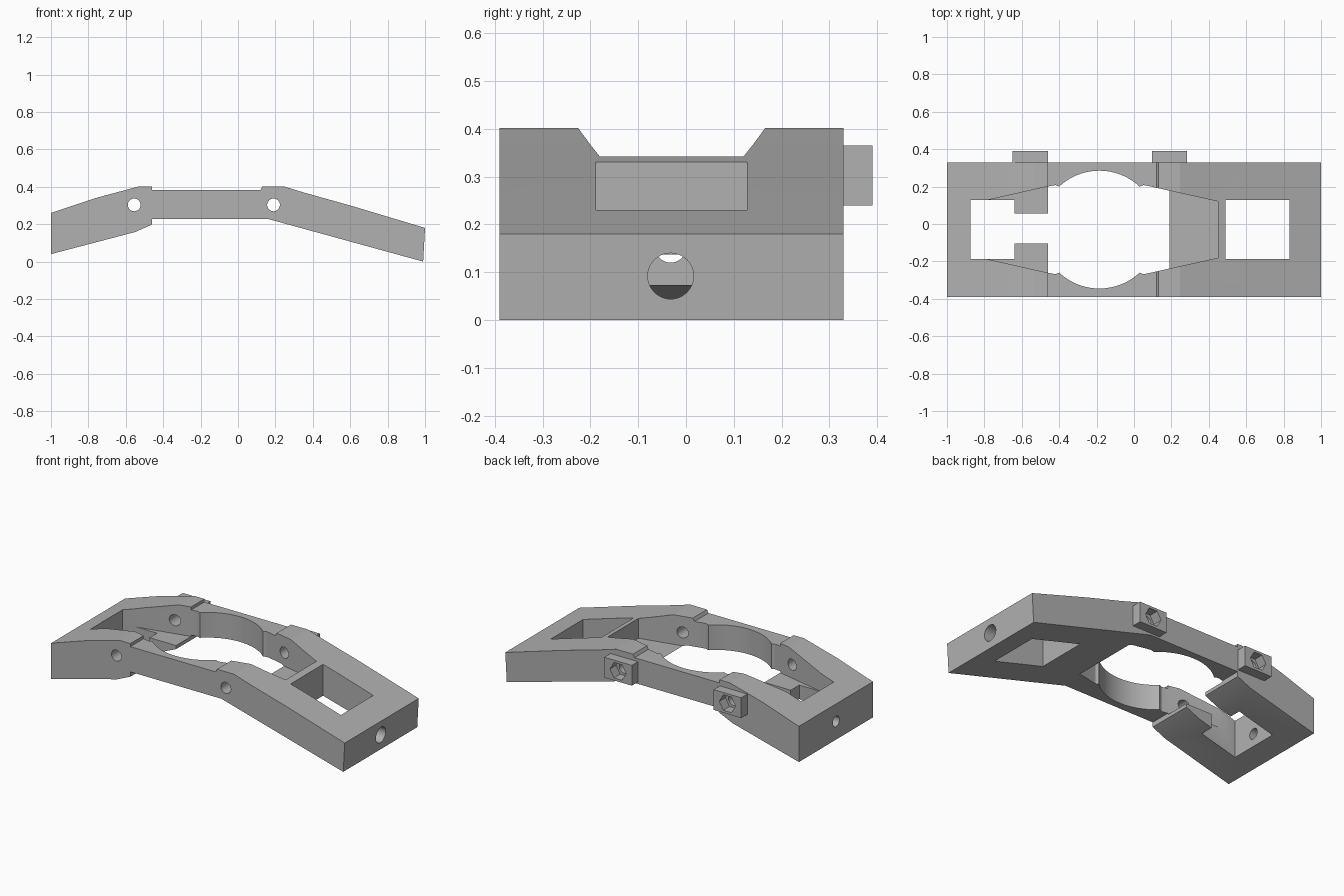
import bpy
import math
from mathutils import Vector

default = bpy.data.objects.get("Cube")
if default:
    bpy.data.objects.remove(default, do_unlink=True)

grey = bpy.data.materials.new("plain grey")
grey.use_nodes = True
colour = (0.44, 0.44, 0.44, 1)
grey.diffuse_color = colour
grey.node_tree.nodes["Principled BSDF"].inputs["Base Color"].default_value = colour


def prism(name, points, axis, low, high):
    """Extrude a flat outline along axis: y outlines are (x, z), z are (x, y), x are (y, z)."""
    place = {"x": lambda a, b, t: (t, a, b),
             "y": lambda a, b, t: (a, t, b),
             "z": lambda a, b, t: (a, b, t)}[axis]
    n = len(points)
    verts = [place(a, b, t) for t in (low, high) for a, b in points]
    faces = [tuple(range(n))[::-1], tuple(range(n, 2 * n))]
    faces += [(i, (i + 1) % n, n + (i + 1) % n, n + i) for i in range(n)]
    mesh = bpy.data.meshes.new(name)
    mesh.from_pydata(verts, [], faces)
    # Turn all faces outward
    if axis == "y":
        mesh.flip_normals()
    area = sum(points[i][0] * points[(i + 1) % n][1] - points[(i + 1) % n][0] * points[i][1]
               for i in range(n))
    if area < 0:
        mesh.flip_normals()
    mesh.materials.append(grey)
    obj = bpy.data.objects.new(name, mesh)
    bpy.context.collection.objects.link(obj)
    return obj


def box(x0, x1, y0, y1):
    return [(x0, y0), (x1, y0), (x1, y1), (x0, y1)]


def ring(a, b, radius, sides):
    return [(a + radius * math.cos(math.tau * i / sides),
             b + radius * math.sin(math.tau * i / sides)) for i in range(sides)]


def cut(target, points, axis, low, high):
    cutter = prism("cutter", points, axis, low, high)
    cutter.hide_render = True
    mod = target.modifiers.new("cut", "BOOLEAN")
    mod.operation = "DIFFERENCE"
    mod.solver = "EXACT"
    mod.object = cutter
    bpy.context.view_layer.objects.active = target
    bpy.ops.object.modifier_apply(modifier=mod.name)
    bpy.data.objects.remove(cutter, do_unlink=True)


FRONT, BACK, MID = -0.39, 0.33, -0.03
BORE_X = -0.185
BOLTS = (-0.555, 0.19)
BOLT_Z = 0.303

# Bent arm, drawn as a side profile
profile = [(-1, 0.26), (-0.76, 0.34), (-0.53, 0.402), (-0.46, 0.402), (-0.46, 0.383),
           (0.12, 0.383), (0.13, 0.402), (0.245, 0.402), (0.36, 0.367), (0.6, 0.3),
           (1, 0.18), (0.99, 0), (0.16, 0.228), (-0.46, 0.228), (-0.46, 0.198),
           (-0.55, 0.158), (-1, 0.04)]
frame = prism("frame", profile, "y", FRONT, BACK)

# Tapered pocket with a round bore in the middle
quarter = [(0.635, 0.15), (0.255, 0.235), (0.235, 0.238), (0.215, 0.23)]
half = quarter + [(-x, y) for x, y in reversed(quarter)]
outline = [(BORE_X + x, MID + y) for x, y in half]
outline += [(x, 2 * MID - y) for x, y in reversed(outline)]
cut(frame, outline, "z", 0.22, 0.7)
cut(frame, ring(BORE_X, MID, 0.315, 96), "z", 0.22, 0.7)

# Rectangular window at one end, stepped slot at the other
cut(frame, box(0.49, 0.832, -0.188, 0.128), "z", -0.2, 0.7)
slot = [(-0.875, -0.188), (-0.64, -0.188), (-0.64, -0.105), (-0.4, -0.105),
        (-0.4, 0.055), (-0.64, 0.055), (-0.64, 0.128), (-0.875, 0.128)]
cut(frame, slot, "z", -0.2, 0.7)

# Cross bolt holes and end holes
for x in BOLTS:
    cut(frame, ring(x, BOLT_Z, 0.034, 40), "y", -0.6, 0.6)
cut(frame, ring(-0.032, 0.092, 0.048, 40), "x", 0.7, 1.2)
cut(frame, ring(-0.032, 0.152, 0.032, 40), "x", -1.2, -0.78)

# Nut holders on the back, each with a hexagonal pocket
parts = [frame]
for side, x in zip(("right", "left"), BOLTS):
    holder = prism(side + "_nut_holder", box(x - 0.094, x + 0.094, 0.24, 0.365),
                   "y", BACK, 0.39)
    cut(holder, ring(x, BOLT_Z, 0.055, 6), "y", 0.2, 0.5)
    parts.append(holder)

# Smooth the bores and keep the edges sharp
for part in parts:
    bpy.ops.object.select_all(action="DESELECT")
    part.select_set(True)
    bpy.context.view_layer.objects.active = part
    bpy.ops.object.shade_smooth_by_angle(angle=math.radians(15))
